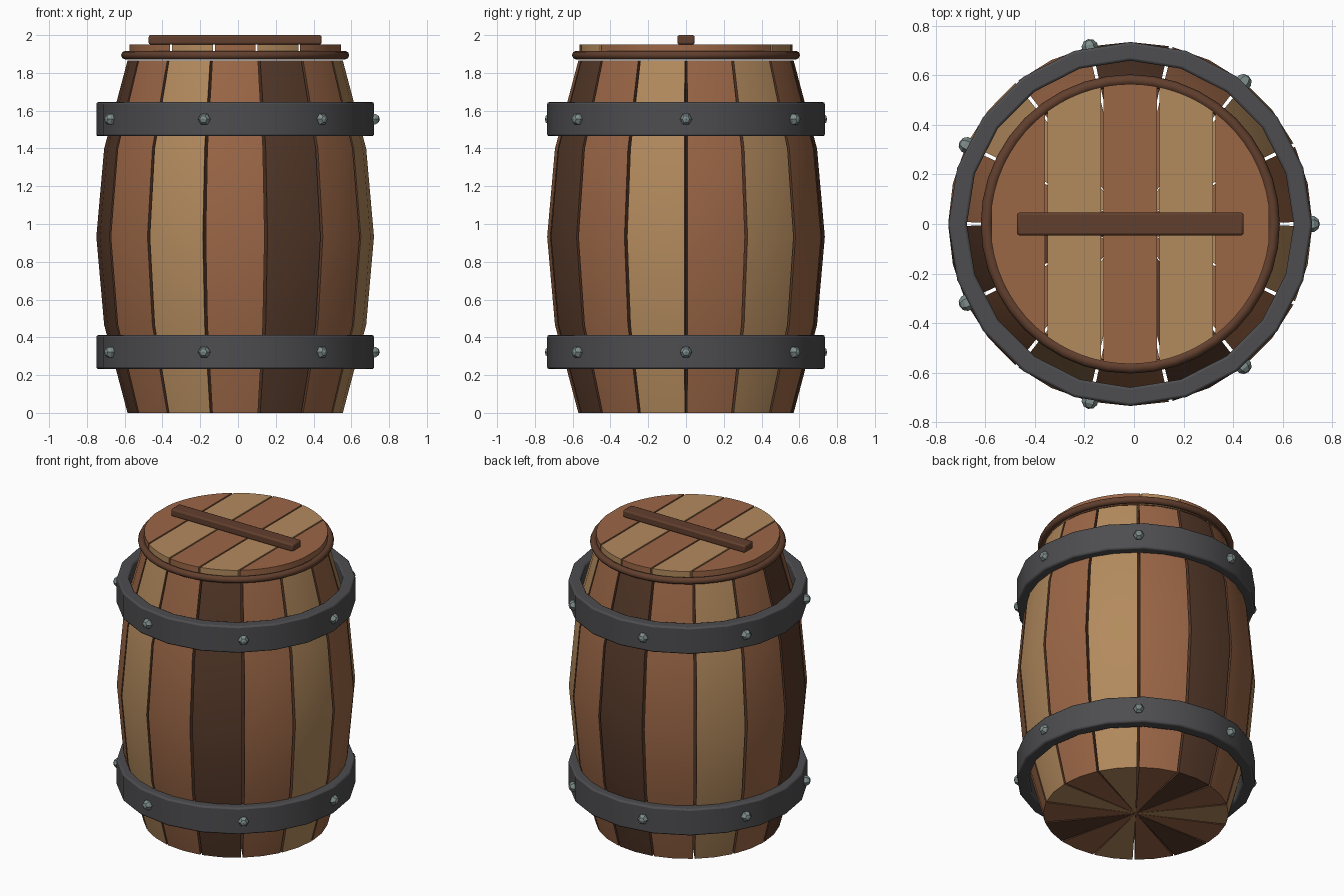
import bpy, bmesh, math
from mathutils import Matrix

if "Cube" in bpy.data.objects:
    bpy.data.objects.remove(bpy.data.objects["Cube"])

CX = -0.015          # barrel axis
STAVES = 14
STEP = math.tau / STAVES


def material(name, rgb):
    m = bpy.data.materials.new(name)
    m.use_nodes = True
    m.diffuse_color = (*rgb, 1)
    bsdf = m.node_tree.nodes["Principled BSDF"]
    bsdf.inputs["Base Color"].default_value = (*rgb, 1)
    bsdf.inputs["Roughness"].default_value = 0.7
    return m


RED = material("red_brown_wood", (0.33, 0.135, 0.062))
TAN = material("tan_wood", (0.45, 0.255, 0.11))
DARK = material("dark_wood", (0.095, 0.042, 0.023))
TRIM = material("trim_wood", (0.12, 0.05, 0.027))
IRON = material("dark_iron", (0.075, 0.075, 0.08))
BOLT = material("bolt_metal", (0.21, 0.27, 0.26))


def finish(name, bm, mats, bevel=0, angle=35):
    bmesh.ops.recalc_face_normals(bm, faces=bm.faces)
    mesh = bpy.data.meshes.new(name)
    bm.to_mesh(mesh)
    bm.free()
    obj = bpy.data.objects.new(name, mesh)
    bpy.context.collection.objects.link(obj)
    obj.location.x = CX
    for m in mats:
        mesh.materials.append(m)
    if bevel:
        mod = obj.modifiers.new("soft_edges", "BEVEL")
        mod.width = bevel
        mod.segments = 2
        mod.angle_limit = math.radians(40)
    bpy.ops.object.select_all(action="DESELECT")
    obj.select_set(True)
    bpy.context.view_layer.objects.active = obj
    bpy.ops.object.shade_smooth_by_angle(angle=math.radians(angle))
    return obj


def lathe(bm, profile, sides):
    """Closed ring swept round z from (radius, height) points."""
    rings = []
    for i in range(sides):
        a = math.tau * i / sides
        rings.append([bm.verts.new((r * math.cos(a), r * math.sin(a), z)) for r, z in profile])
    n = len(profile)
    for i in range(sides):
        p, q = rings[i], rings[(i + 1) % sides]
        for j in range(n):
            k = (j + 1) % n
            bm.faces.new((p[j], q[j], q[k], p[k]))


# Staves: solid wedges with a bulging outer face and narrow gaps between
HEIGHT = 1.865
LEVELS = 4
GAP = 0.011


def stave(index):
    bm = bmesh.new()
    rows = []
    for level in range(LEVELS + 1):
        t = level / LEVELS
        r = 0.735 - 0.165 * (2 * t - 1) ** 2
        row = [bm.verts.new((0, 0, HEIGHT * t))]
        for s in range(3):
            a = index * STEP + GAP + (STEP - 2 * GAP) * s / 2
            row.append(bm.verts.new((r * math.cos(a), r * math.sin(a), HEIGHT * t)))
        rows.append(row)
    for low, high in zip(rows, rows[1:]):
        for j in range(4):
            k = (j + 1) % 4
            f = bm.faces.new((low[j], low[k], high[k], high[j]))
            f.material_index = 1 if j in (0, 3) else 0   # dark joints
    bm.faces.new(rows[0][::-1])
    bm.faces.new(rows[-1])
    wood = (RED, TAN, RED, DARK)[index % 4]
    finish(f"stave_{index + 1}", bm, [wood, TRIM])


for i in range(STAVES):
    stave(i)

# Iron hoops and their bolts
for label, z0, z1 in (("lower", 0.232, 0.412), ("upper", 1.465, 1.645)):
    bm = bmesh.new()
    lathe(bm, [(0.66, z0), (0.735, z0), (0.735, z1), (0.66, z1)], 20)
    finish(f"{label}_hoop", bm, [IRON], bevel=0.01)

    bm = bmesh.new()
    for i in range(7):
        place = (Matrix.Rotation(2 * STEP * i, 4, "Z")
                 @ Matrix.Translation((0.732, 0, (z0 + z1) / 2))
                 @ Matrix.Rotation(math.pi / 2, 4, "Y"))
        bmesh.ops.create_uvsphere(bm, u_segments=6, v_segments=5, radius=0.034, matrix=place)
    finish(f"{label}_hoop_bolts", bm, [BOLT], angle=20)

# Lid planks: strips cut from a disc
LID_R = 0.565
WIDTH = 0.226
for i in range(5):
    left = max((i - 2.5) * WIDTH + 0.005, -LID_R)
    right = min((i - 1.5) * WIDTH - 0.005, LID_R)
    a0, a1 = math.acos(right / LID_R), math.acos(left / LID_R)
    arc = [a0 + (a1 - a0) * s / 8 for s in range(9)]
    angles = arc + [-a for a in reversed(arc)]
    points = []
    for a in angles:
        p = (LID_R * math.cos(a), LID_R * math.sin(a))
        if not points or math.dist(p, points[-1]) > 0.001:
            points.append(p)
    if math.dist(points[0], points[-1]) < 0.001:
        points.pop()
    bm = bmesh.new()
    face = bm.faces.new([bm.verts.new((x, y, 1.872)) for x, y in points])
    new = bmesh.ops.extrude_face_region(bm, geom=[face])["geom"]
    top = [v for v in new if isinstance(v, bmesh.types.BMVert)]
    bmesh.ops.translate(bm, verts=top, vec=(0, 0, 0.078))
    finish(f"lid_plank_{i + 1}", bm, [TAN if i % 2 else RED])

# Rounded rim around the lid
bm = bmesh.new()
ring = [(0.581 + 0.023 * math.cos(math.tau * j / 8), 1.894 + 0.023 * math.sin(math.tau * j / 8))
        for j in range(8)]
lathe(bm, ring, 40)
finish("lid_rim", bm, [TRIM], angle=60)

# Handle bar across the lid
bm = bmesh.new()
bmesh.ops.create_cube(bm, size=1, matrix=Matrix.Translation((0, 0, 1.975))
                      @ Matrix.Diagonal((0.916, 0.092, 0.05, 1)))
finish("lid_handle", bm, [TRIM], bevel=0.01)
